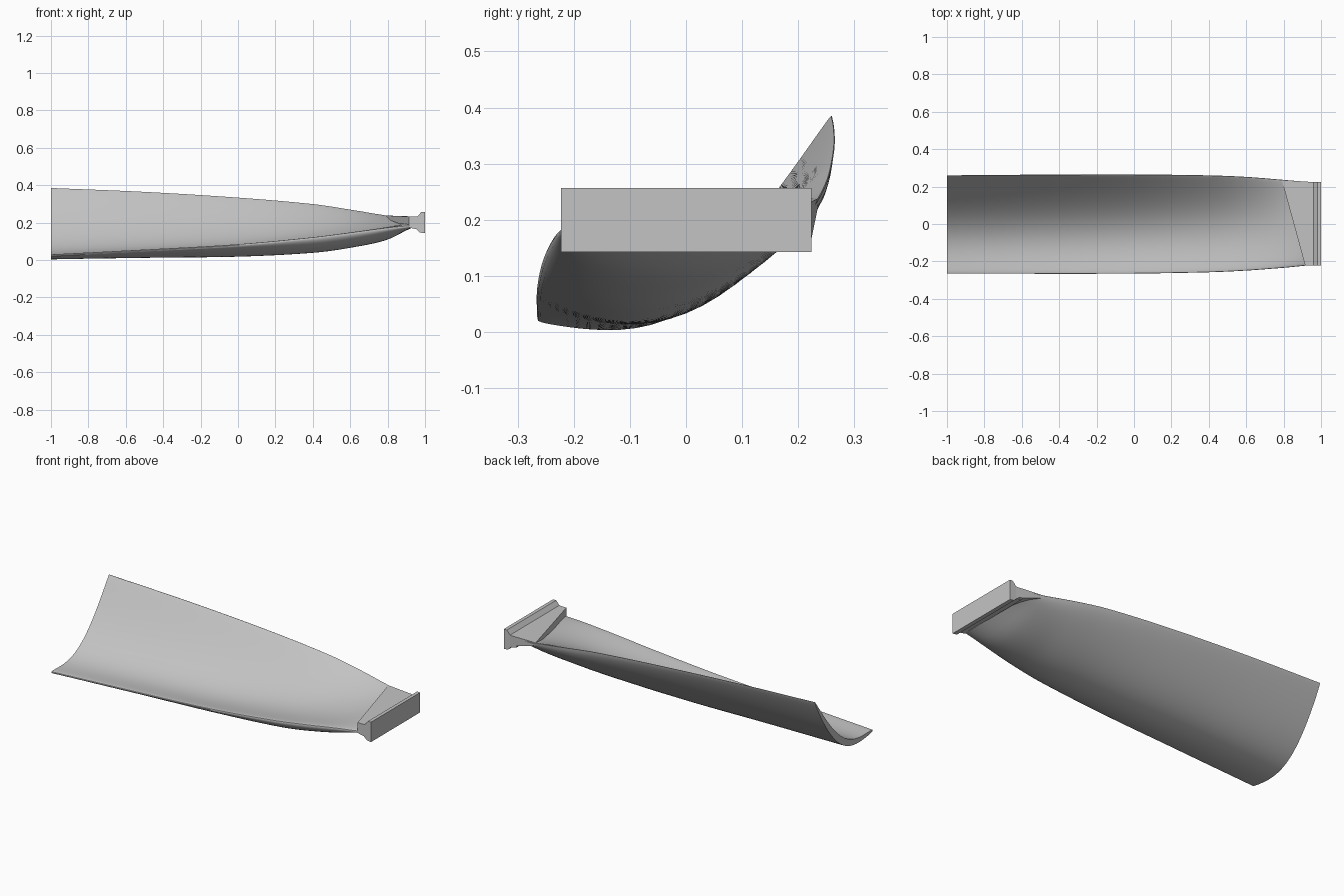
import bpy, bmesh, math

cube = bpy.data.objects.get("Cube")
if cube:
    bpy.data.objects.remove(cube, do_unlink=True)

metal = bpy.data.materials.new("plain grey metal")
metal.use_nodes = True
GREY = (0.55, 0.55, 0.55, 1)
metal.diffuse_color = GREY
metal.node_tree.nodes["Principled BSDF"].inputs["Base Color"].default_value = GREY


def add_object(name, bm):
    bmesh.ops.recalc_face_normals(bm, faces=bm.faces)
    mesh = bpy.data.meshes.new(name)
    bm.to_mesh(mesh)
    bm.free()
    mesh.materials.append(metal)
    obj = bpy.data.objects.new(name, mesh)
    bpy.context.collection.objects.link(obj)
    return obj


def loft(name, rings):
    """Skin a row of closed outlines and cap both ends."""
    bm = bmesh.new()
    loops = [[bm.verts.new(p) for p in ring] for ring in rings]
    for a, b in zip(loops, loops[1:]):
        for i in range(len(a)):
            j = (i + 1) % len(a)
            bm.faces.new((a[i], a[j], b[j], b[i]))
    bm.faces.new(loops[0])
    bm.faces.new(loops[-1])
    return add_object(name, bm)


# Blade stations: x, front y, rear y, front z, rear z, top sag, bottom sag, bottom fullness
STATIONS = [
    (-1.0, -.265, .26, .024, .385, .134, .157, .9),
    (-.5, -.266, .264, .051, .364, .13, .162, .85),
    (0, -.265, .265, .08, .333, .118, .162, .75),
    (.4, -.258, .26, .117, .298, .09, .147, .6),
    (.6, -.249, .252, .142, .268, .065, .122, .55),
    (.8, -.234, .236, .168, .235, .03, .078, .55),
    (.925, -.222, .225, .18, .22, 0, .01, .6),
]


def slope(i, k):
    a, b = STATIONS[max(i - 1, 0)], STATIONS[min(i + 1, len(STATIONS) - 1)]
    return (b[k] - a[k]) / (b[0] - a[0])


def station_at(x):
    """Smooth interpolation of every station value at x."""
    i = max(j for j in range(len(STATIONS) - 1) if STATIONS[j][0] <= x + 1e-6)
    a, b = STATIONS[i], STATIONS[i + 1]
    w = b[0] - a[0]
    u = (x - a[0]) / w
    return [a[k] * (1 + 2 * u) * (1 - u) ** 2 + slope(i, k) * w * u * (1 - u) ** 2
            + b[k] * u * u * (3 - 2 * u) + slope(i + 1, k) * w * u * u * (u - 1)
            for k in range(1, 8)]


def section(x, n=28):
    """Closed curved aerofoil outline at x: along the top, back along the bottom."""
    y0, y1, z0, z1, top, bottom, full = station_at(x)
    upper, lower = [], []
    for i in range(n + 1):
        t = (1 - math.cos(math.pi * i / n)) / 2
        y, chord = y0 + (y1 - y0) * t, z0 + (z1 - z0) * t
        top_arc = max(math.sin(math.pi * t), 0)
        bottom_arc = max(math.sin(math.pi * t ** 1.15), 0) ** full
        half = (.015 - .006 * t) * max(4 * t * (1 - t), 0) ** .3
        upper.append((x, y, chord - top * top_arc + half))
        lower.append((x, y, chord - bottom * bottom_arc - half))
    return upper + lower[-2:0:-1]


# Blade
STEPS = 56
blade = loft("blade", [section(-1 + 1.925 * i / STEPS) for i in range(STEPS + 1)])
bpy.context.view_layer.objects.active = blade
blade.select_set(True)
bpy.ops.object.shade_smooth_by_angle(angle=math.radians(40))
blade.select_set(False)

# Root neck: wedge with a slanted inner wall, thinning to the blade's rear edge
neck = [(.79, .235, .238, .222), (.915, -.222, .232, .173),
        (.96, -.223, .232, .168), (.96, .224, .232, .168)]
loft("root_neck", [[(x, y, top) for x, y, top, low in neck],
                   [(x, y, low) for x, y, top, low in neck]])

# Root foot: flared end block
side = [(.92, .172), (.955, .165), (.972, .147), (1, .143),
        (1, .257), (.98, .257), (.96, .233), (.92, .231)]
loft("root_foot", [[(x, y, z) for x, z in side] for y in (-.223, .224)])
